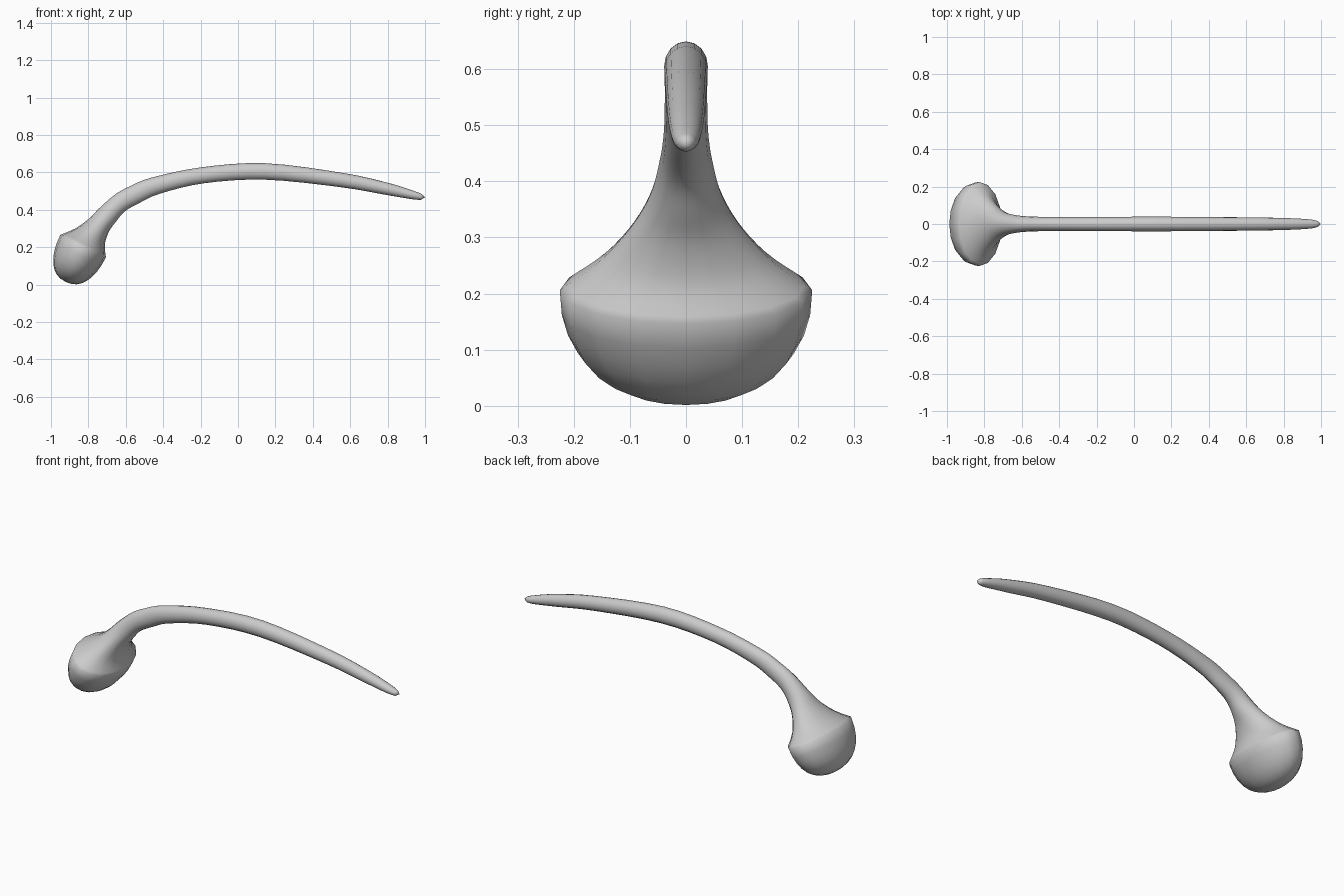
import bpy, bmesh, math
from mathutils import Vector

if "Cube" in bpy.data.objects:
    bpy.data.objects.remove(bpy.data.objects["Cube"])

SIDES = 16

# Cross-sections from bowl rim to handle tip: upper x,z, lower x,z, half width in y
SECTIONS = [
    (-.950, .266, -.706, .146, .225),
    (-.872, .299, -.712, .214, .155),
    (-.802, .348, -.690, .283, .100),
    (-.738, .412, -.652, .337, .064),
    (-.658, .481, -.604, .392, .047),
    (-.578, .526, -.524, .438, .040),
    (-.465, .571, -.415, .487, .038),
    (-.203, .626, -.180, .542, .038),
    (.144, .649, .144, .561, .039),
    (.572, .595, .548, .521, .036),
    (.813, .541, .790, .480, .032),
    (.945, .499, .928, .457, .025),
    (.985, .483, .978, .453, .016),
]


def spline(a, b, c, d, t):
    """Catmull-Rom blend of four sections"""
    return [.5 * (2 * q + (r - p) * t + (2 * p - 5 * q + 4 * r - s) * t * t
                  + (3 * q - p - 3 * r + s) * t ** 3)
            for p, q, r, s in zip(a, b, c, d)]


def add_ring(bm, center, u, half_y):
    """Elliptical ring spanned by u (in the xz plane) and y"""
    ring = []
    for i in range(SIDES):
        a = 2 * math.pi * i / SIDES
        ring.append(bm.verts.new(center + u * math.cos(a) + Vector((0, half_y * math.sin(a), 0))))
    return ring


bm = bmesh.new()
rings = []

# Rounded bowl below the rim, from bottom to rim
s = SECTIONS[0]
center = Vector(((s[0] + s[2]) / 2, 0, (s[1] + s[3]) / 2))
u = Vector((s[0] - s[2], 0, s[1] - s[3])) / 2
down = Vector((u.z, 0, -u.x)).normalized() * -1
if down.z > 0:
    down = -down
DEPTH = .213
bottom = bm.verts.new(center + down * DEPTH)
for k in range(7, 0, -1):
    a = math.pi / 2 * k / 8
    r, h = math.cos(a) ** .85, math.sin(a) ** .9
    rings.append(add_ring(bm, center + down * DEPTH * h, u * r, s[4] * r))

# Flared neck and curved handle
n = len(SECTIONS)
for i in range(n - 1):
    quad = [SECTIONS[max(0, min(n - 1, i + j))] for j in (-1, 0, 1, 2)]
    for k in range(4):
        x1, z1, x2, z2, w = spline(*quad, k / 4)
        rings.append(add_ring(bm, Vector(((x1 + x2) / 2, 0, (z1 + z2) / 2)),
                              Vector((x1 - x2, 0, z1 - z2)) / 2, w))
x1, z1, x2, z2, w = SECTIONS[-1]
rings.append(add_ring(bm, Vector(((x1 + x2) / 2, 0, (z1 + z2) / 2)),
                      Vector((x1 - x2, 0, z1 - z2)) / 2, w))
tip = bm.verts.new((1.0, 0, .467))

# Skin the rings and close both ends
for a, b in zip(rings, rings[1:]):
    for i in range(SIDES):
        j = (i + 1) % SIDES
        bm.faces.new((a[i], a[j], b[j], b[i]))
for i in range(SIDES):
    j = (i + 1) % SIDES
    bm.faces.new((bottom, rings[0][j], rings[0][i]))
    bm.faces.new((tip, rings[-1][i], rings[-1][j]))
bmesh.ops.recalc_face_normals(bm, faces=bm.faces)
for f in bm.faces:
    f.smooth = True

mesh = bpy.data.meshes.new("bowl_and_handle")
bm.to_mesh(mesh)
bm.free()
bpy.context.collection.objects.link(bpy.data.objects.new("bowl_and_handle", mesh))
